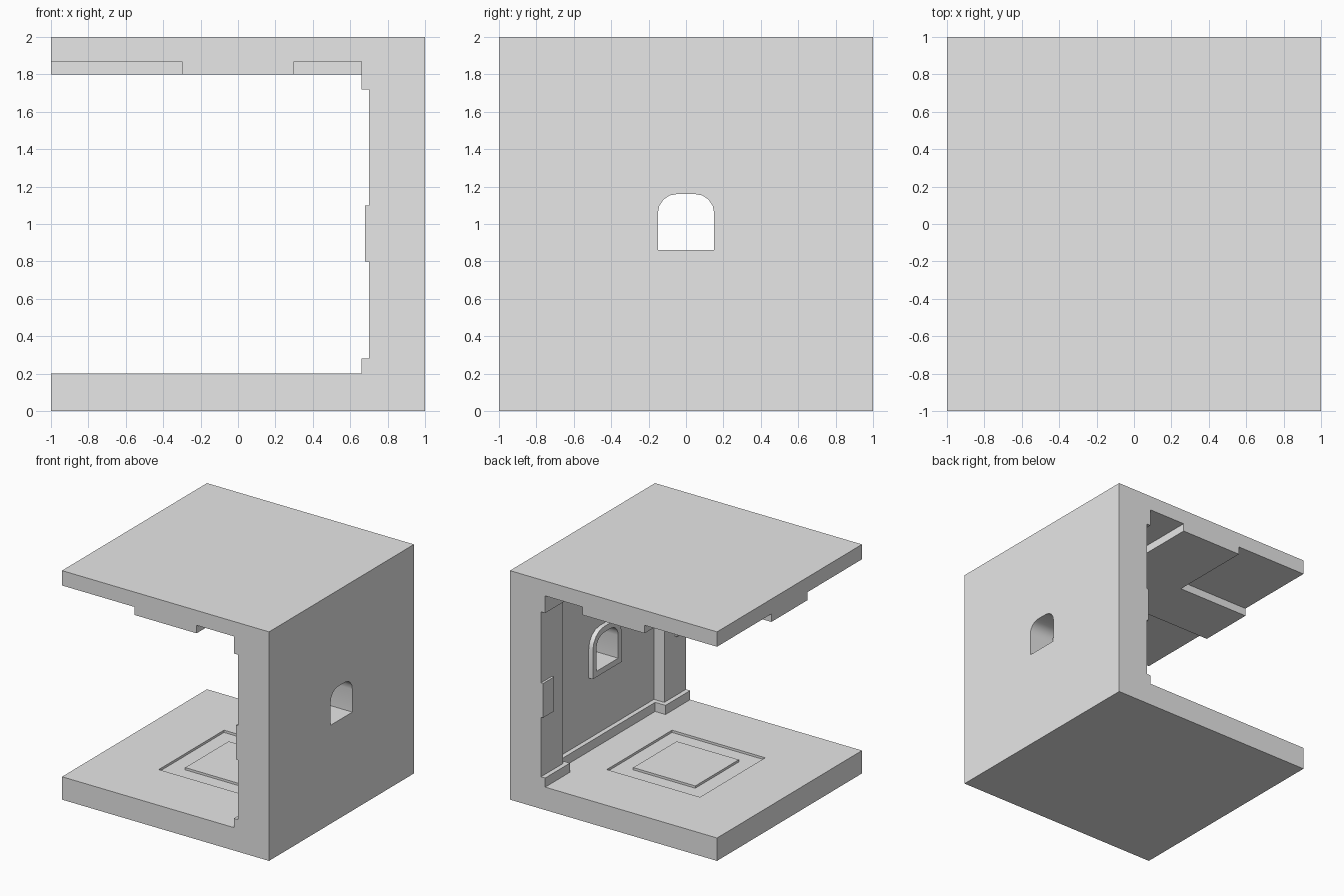
import bpy, bmesh, math
from mathutils import Vector

cube = bpy.data.objects.get("Cube")
if cube:
    bpy.data.objects.remove(cube, do_unlink=True)

stone = bpy.data.materials.new("plain_grey")
stone.use_nodes = True
GREY = (0.8, 0.8, 0.8, 1)
stone.diffuse_color = GREY
stone.node_tree.nodes["Principled BSDF"].inputs["Base Color"].default_value = GREY


def prism(name, outline, start, end, axis="z"):
    """Extrude a closed outline: (x, y) along z, or (y, z) along x."""
    bm = bmesh.new()
    place = (lambda p: (p[0], p[1], start)) if axis == "z" else (lambda p: (start, p[0], p[1]))
    base = bm.faces.new([bm.verts.new(place(p)) for p in outline])
    out = bmesh.ops.extrude_face_region(bm, geom=[base])
    step = Vector((0, 0, end - start) if axis == "z" else (end - start, 0, 0))
    bmesh.ops.translate(bm, vec=step, verts=[g for g in out["geom"] if isinstance(g, bmesh.types.BMVert)])
    bmesh.ops.recalc_face_normals(bm, faces=bm.faces)
    mesh = bpy.data.meshes.new(name)
    bm.to_mesh(mesh)
    bm.free()
    mesh.materials.append(stone)
    obj = bpy.data.objects.new(name, mesh)
    bpy.context.collection.objects.link(obj)
    return obj


def square(h):
    return [(-h, -h), (h, -h), (h, h), (-h, h)]


def wall_face(offset):
    """Plan line of the room side of the wall: two pilasters and a recess."""
    a, b, c = 0.7 - offset, 0.8 - offset, 0.7 - offset
    half = [(a, 1), (a, c), (b, c)]
    return half + [(x, -y) for x, y in reversed(half)]


def arch(grow):
    """Window outline with rounded upper corners."""
    w, r = 0.15 + grow, 0.1 + grow
    pts = [(-w, 0.86 - grow), (w, 0.86 - grow)]
    for side, first in ((1, 0), (-1, 90)):
        for i in range(5):
            t = math.radians(first + 22.5 * i)
            pts.append((side * 0.05 + r * math.cos(t), 1.06 + r * math.sin(t)))
    return pts


def activate(obj):
    bpy.ops.object.select_all(action="DESELECT")
    obj.select_set(True)
    bpy.context.view_layer.objects.active = obj


# Floor slab with a sunken square and a raised centre tile
floor = prism("floor", square(1), 0, 0.2)
bm = bmesh.new()
bm.from_mesh(floor.data)
top = [f for f in bm.faces if f.normal.z > 0.9]
bmesh.ops.inset_individual(bm, faces=top, thickness=0.55, use_even_offset=True)
low = bmesh.ops.extrude_discrete_faces(bm, faces=top)["faces"]
bmesh.ops.translate(bm, vec=(0, 0, -0.02), verts=low[0].verts)
bm.to_mesh(floor.data)
bm.free()
prism("floor_tile", square(0.3), 0.18, 0.2)

# Ceiling slab and crossing beams
prism("ceiling", square(1), 1.87, 2)
bx, by, end = 0.3, 0.25, 0.76
prism("ceiling_beams", [(-bx, -1), (bx, -1), (bx, -by), (end, -by), (end, by), (bx, by),
                        (bx, 1), (-bx, 1), (-bx, by), (-1, by), (-1, -by), (-bx, -by)], 1.8, 1.87)

# Wall with end pilasters
wall = prism("wall", wall_face(0) + [(1, -1), (1, 1)], 0.2, 1.87)

# Base and top trim following the wall
for name, z0, z1 in (("base_trim", 0.2, 0.28), ("top_trim", 1.72, 1.87)):
    prism(name, wall_face(0.04) + wall_face(0)[::-1], z0, z1)

# Blocks on the outer edges of the pilasters
for name, s in (("back_block", 1), ("front_block", -1)):
    prism(name, [(0.68, s * 0.85), (0.7, s * 0.85), (0.7, s), (0.68, s)], 0.8, 1.1)

# Window frame, with the opening cut through frame and wall
frame = prism("window_frame", arch(0.05), 0.76, 0.8, "x")
cutter = prism("window_cutter", arch(0), 0.6, 1.2, "x")
cutter.hide_render = True
for obj in (wall, frame):
    mod = obj.modifiers.new("opening", "BOOLEAN")
    mod.operation = "DIFFERENCE"
    mod.solver = "EXACT"
    mod.object = cutter
    activate(obj)
    bpy.ops.object.modifier_apply(modifier=mod.name)
    bpy.ops.object.shade_smooth_by_angle(angle=math.radians(35))
bpy.data.objects.remove(cutter, do_unlink=True)
